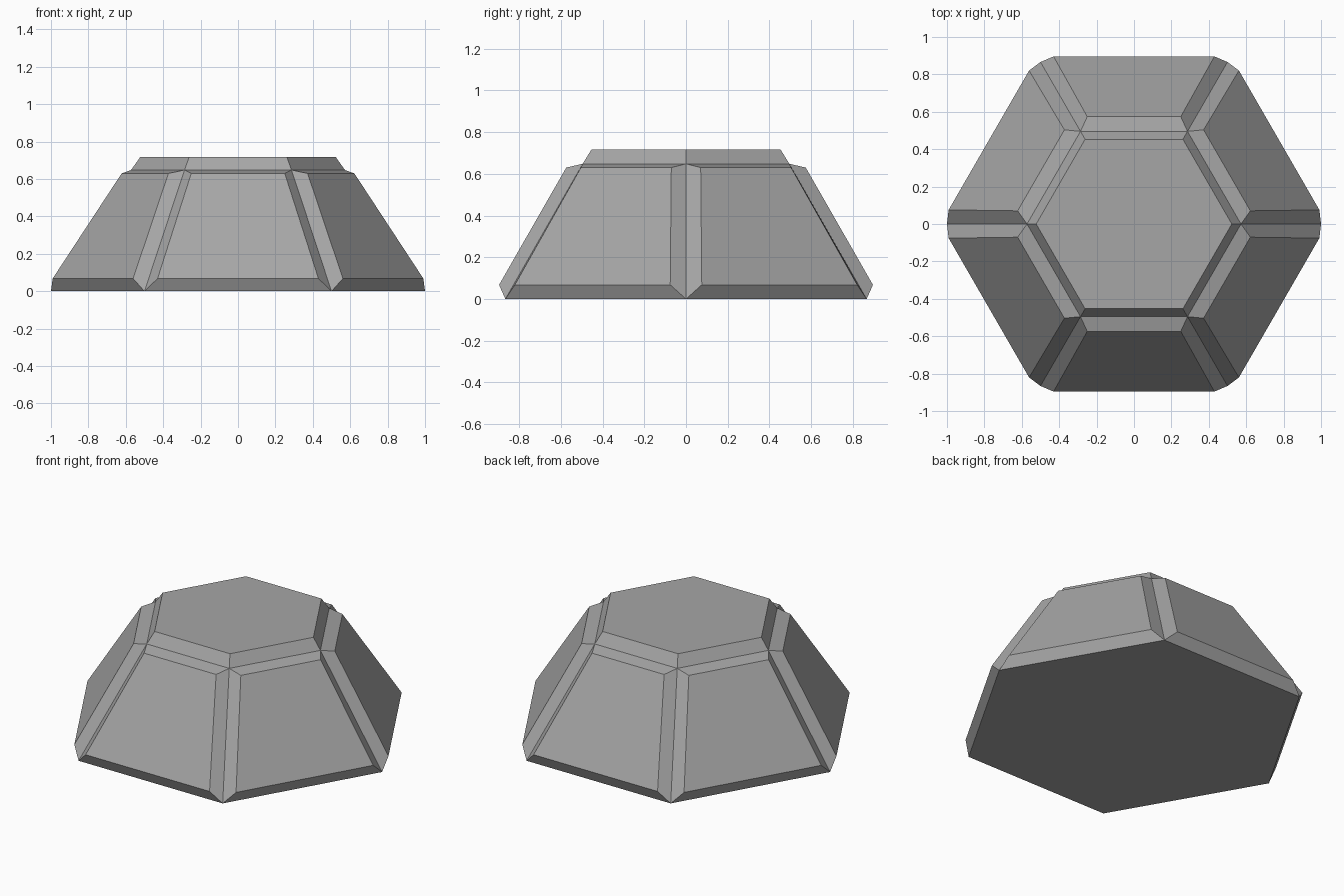
import bpy
import bmesh
from math import radians
from mathutils import Matrix, Vector

cube = bpy.data.objects.get("Cube")
if cube:
    bpy.data.objects.remove(cube, do_unlink=True)

# Single grey stone colour
grey = (0.38, 0.38, 0.38, 1.0)
stone = bpy.data.materials.new("stone_grey")
stone.use_nodes = True
stone.diffuse_color = grey
stone.node_tree.nodes["Principled BSDF"].inputs["Base Color"].default_value = grey

SIDES = 6
bm = bmesh.new()


def ring(x, y, z):
    """One vertex per side, turned about the vertical axis."""
    return [bm.verts.new(Matrix.Rotation(radians(360 / SIDES * i), 3, "Z") @ Vector((x, y, z)))
            for i in range(SIDES)]


# Corner rings: ground outline, groove below the cap, and flat cap
base = ring(1.0, 0, 0)
groove = ring(0.572, 0, 0.648)
cap = ring(0.523, 0, 0.717)

# Raised panel corners, starting on the front side
low_left, low_right = ring(-0.43, -0.896, 0.068), ring(0.43, -0.896, 0.068)
high_left, high_right = ring(-0.25, -0.574, 0.63), ring(0.25, -0.574, 0.63)

bm.faces.new(base[::-1])
bm.faces.new(cap)

for i in range(SIDES):
    # Hexagon corners at the left and right of this side
    a, b = (i + 4) % SIDES, (i + 5) % SIDES
    outer = [base[a], base[b], groove[b], groove[a]]
    panel = [low_left[i], low_right[i], high_right[i], high_left[i]]
    bm.faces.new(panel)
    # Sloped border around the raised panel
    for j in range(4):
        k = (j + 1) % 4
        bm.faces.new((outer[j], outer[k], panel[k], panel[j]))
    # Bevel up to the cap
    bm.faces.new((groove[a], groove[b], cap[b], cap[a]))

bmesh.ops.recalc_face_normals(bm, faces=bm.faces)
mesh = bpy.data.meshes.new("hexagonal_panelled_block")
bm.to_mesh(mesh)
bm.free()
mesh.materials.append(stone)
block = bpy.data.objects.new("hexagonal_panelled_block", mesh)
bpy.context.collection.objects.link(block)
